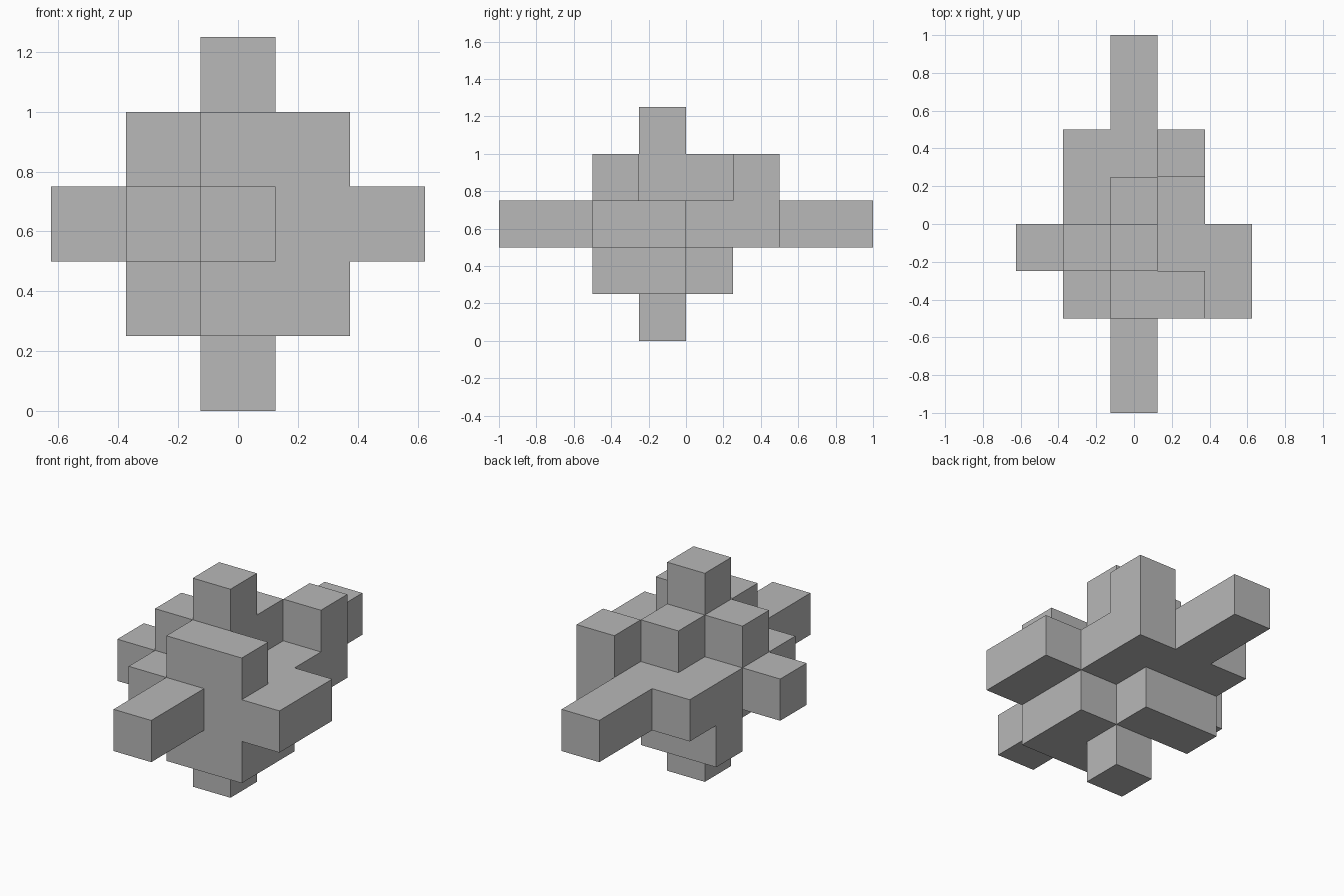
import bpy
import bmesh
import math
from itertools import product

cube = bpy.data.objects.get("Cube")
if cube:
    bpy.data.objects.remove(cube, do_unlink=True)

UNIT = 0.25

# Square bars on a unit grid: inclusive first and last cell along x, y and z
BARS = {
    "long_bar": ((2, 2), (0, 7), (2, 2)),
    "upright_bar": ((2, 2), (3, 3), (0, 4)),
    "middle_slab": ((1, 3), (2, 5), (2, 2)),
    "right_arm": ((0, 0), (3, 3), (2, 2)),
    "left_arm": ((4, 4), (2, 3), (2, 2)),
    "front_plate": ((2, 3), (2, 2), (1, 3)),
    "upper_right_block": ((1, 1), (3, 3), (3, 3)),
    "upper_middle_block": ((2, 2), (4, 4), (3, 3)),
    "upper_back_block": ((3, 3), (5, 5), (3, 3)),
    "lower_left_block": ((3, 3), (3, 3), (1, 1)),
    "lower_back_bar": ((1, 2), (4, 4), (1, 1)),
}


def cells_of(bar):
    return product(*(range(a, b + 1) for a, b in bar))


def add_face(bm, cell, axis, side):
    """Add the square on one side of a grid cell, facing outward."""
    u, v = (axis + 1) % 3, (axis + 2) % 3
    corners = []
    for du, dv in ((0, 0), (1, 0), (1, 1), (0, 1)):
        p = list(cell)
        p[axis] += side
        p[u] += du
        p[v] += dv
        corners.append(bm.verts.new(((p[0] - 2.5) * UNIT,
                                     (p[1] - 4) * UNIT,
                                     p[2] * UNIT)))
    bm.faces.new(corners if side else corners[::-1])


# Fuse the bars: keep only the outer squares, then merge flat areas
filled = {cell for bar in BARS.values() for cell in cells_of(bar)}
bm = bmesh.new()
for cell in sorted(filled):
    for axis, side in product(range(3), (0, 1)):
        neighbour = list(cell)
        neighbour[axis] += 1 if side else -1
        if tuple(neighbour) not in filled:
            add_face(bm, cell, axis, side)
bmesh.ops.remove_doubles(bm, verts=bm.verts[:], dist=UNIT / 100)
bmesh.ops.dissolve_limit(bm, angle_limit=math.radians(1),
                         verts=bm.verts[:], edges=bm.edges[:])

mesh = bpy.data.meshes.new("interlocking_bars")
bm.to_mesh(mesh)
bm.free()
puzzle = bpy.data.objects.new("interlocking_bars", mesh)
bpy.context.collection.objects.link(puzzle)

# Plain grey
grey = bpy.data.materials.new("plain_grey")
grey.use_nodes = True
colour = (0.48, 0.48, 0.48, 1)
grey.diffuse_color = colour
grey.node_tree.nodes["Principled BSDF"].inputs["Base Color"].default_value = colour
mesh.materials.append(grey)
